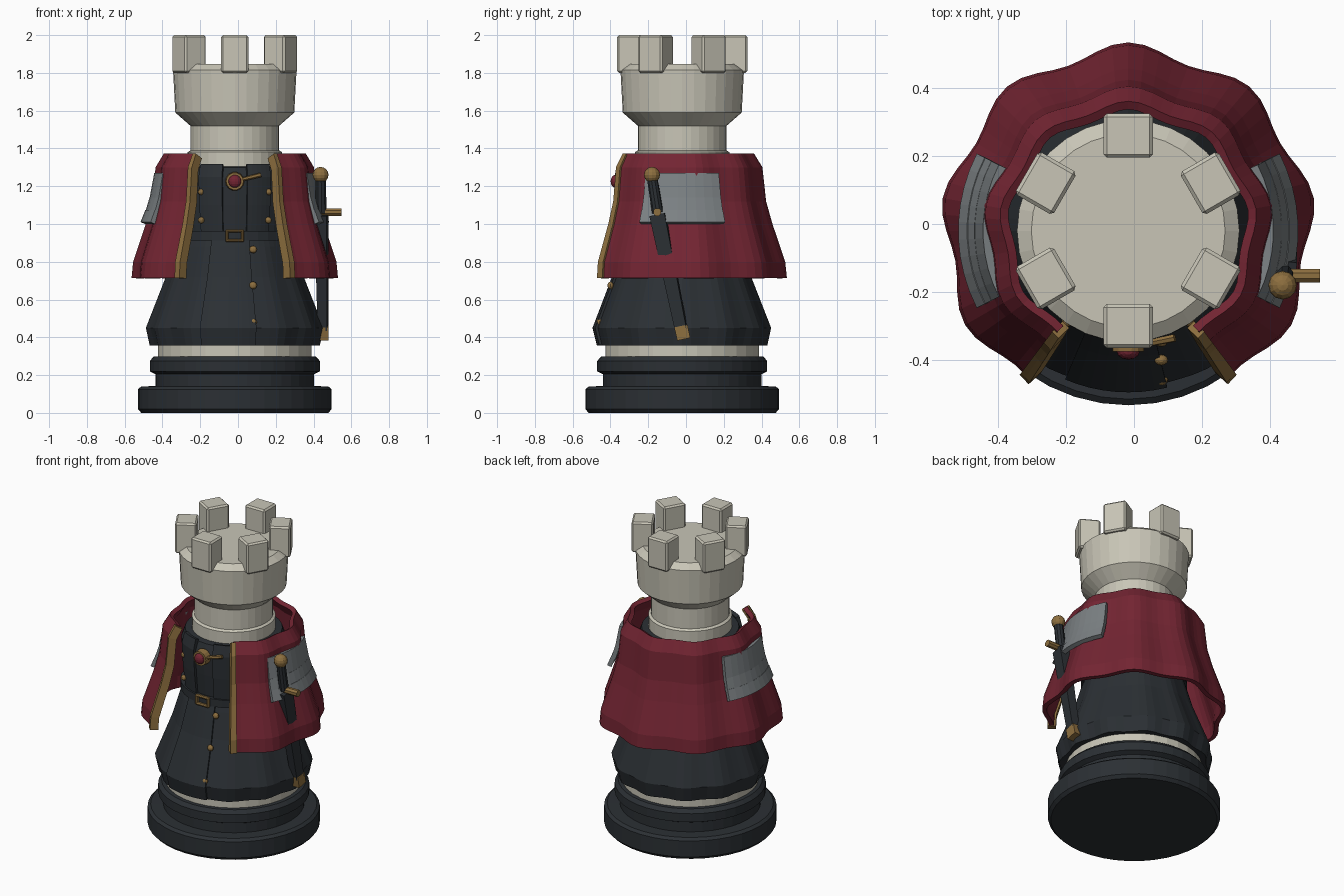
import bpy, bmesh
from math import sin, cos, radians, pi
from mathutils import Vector, Matrix

if "Cube" in bpy.data.objects:
    bpy.data.objects.remove(bpy.data.objects["Cube"])

CX, CY = -0.017, -0.02          # common axis of the turned parts


def material(name, rgb):
    m = bpy.data.materials.new(name)
    m.diffuse_color = (*rgb, 1)
    m.use_nodes = True
    m.node_tree.nodes["Principled BSDF"].inputs["Base Color"].default_value = m.diffuse_color
    return m


CREAM = material("cream", (.58, .56, .47))
DARK = material("dark_cloth", (.024, .029, .034))
RED = material("red_cloth", (.17, .018, .032))
GOLD = material("gold", (.27, .16, .05))
STEEL = material("steel", (.2, .22, .23))


def finish(name, bm, mat):
    me = bpy.data.meshes.new(name)
    bm.to_mesh(me)
    bm.free()
    me.materials.append(mat)
    ob = bpy.data.objects.new(name, me)
    bpy.context.collection.objects.link(ob)
    return ob


def shell(name, profile, mat, a0=0, a1=360, n=32, thick=0, fold=None):
    """Turn (radius, z) points, bottom to top, through a0..a1 degrees; fold(a, t) ripples it."""
    bm = bmesh.new()
    full = a1 - a0 == 360
    cols = n if full else n + 1
    rings = []
    for i, (r, z) in enumerate(profile):
        ring = []
        for j in range(cols):
            a = a0 + (a1 - a0) * j / n
            rr = r + (fold(a, i / (len(profile) - 1)) if fold else 0)
            ring.append(bm.verts.new((CX + rr * cos(radians(a)), CY + rr * sin(radians(a)), z)))
        rings.append(ring)
    for lo, hi in zip(rings, rings[1:]):
        for j in range(n):
            k = (j + 1) % cols
            bm.faces.new((lo[j], lo[k], hi[k], hi[j]))
    if full and not thick:
        bm.faces.new(rings[0][::-1])
        bm.faces.new(rings[-1])
    ob = finish(name, bm, mat)
    if thick:
        mod = ob.modifiers.new("thickness", 'SOLIDIFY')
        mod.thickness, mod.offset = thick, -1
    return ob


def rod(name, p, q, r1, r2, mat, sides=10, flat=1):
    """Tapered bar from p to q; flat squashes it in x before tilting."""
    p, q = Vector(p), Vector(q)
    d = q - p
    m = (Matrix.Translation((p + q) / 2) @ Vector((0, 0, 1)).rotation_difference(d).to_matrix().to_4x4()
         @ Matrix.Diagonal((flat, 1, 1, 1)) @ Matrix.Rotation(pi / sides, 4, 'Z'))
    bm = bmesh.new()
    bmesh.ops.create_cone(bm, cap_ends=True, segments=sides, radius1=r1, radius2=r2, depth=d.length, matrix=m)
    return finish(name, bm, mat)


def ball(name, p, r, mat, sy=1):
    bm = bmesh.new()
    bmesh.ops.create_uvsphere(bm, u_segments=12, v_segments=8, radius=r,
                              matrix=Matrix.Translation(p) @ Matrix.Diagonal((1, sy, 1, 1)))
    return finish(name, bm, mat)


def box(name, m, size, mat, bevel=.006):
    bm = bmesh.new()
    bmesh.ops.create_cube(bm, size=1, matrix=m @ Matrix.Diagonal((*size, 1)))
    ob = finish(name, bm, mat)
    mod = ob.modifiers.new("bevel", 'BEVEL')
    mod.width, mod.segments = bevel, 1
    return ob


# Base and tower
shell("base", [(.495, 0), (.513, .02), (.513, .125), (.495, .14), (.42, .142), (.42, .205), (.45, .22),
               (.45, .275), (.43, .298), (.39, .30)], DARK, n=40)
shell("tower", [(.407, .29), (.407, .36), (.34, .45), (.25, .9), (.25, 1.38), (.235, 1.39), (.235, 1.52),
                (.315, 1.59), (.327, 1.815), (.285, 1.847)], CREAM)
for i in range(6):
    m = Matrix.Translation((CX, CY, 1.9)) @ Matrix.Rotation(radians(30 + 60 * i), 4, 'Z')
    box("battlement", m @ Matrix.Translation((.28, 0, 0)), (.13, .145, .2), CREAM, .01)


# Coat: folded skirt, bodice, belt and overlapping front panels
def skirt_fold(a, t):
    back = min(1, abs((a + 90 + 180) % 360 - 180) / 50)
    return .013 * (1 - t) * cos(radians(12 * (a + 90))) * back


SKIRT = [(.44, .357), (.463, .45), (.36, .72), (.315, .88), (.295, .94)]
shell("skirt", [(.39, .36)] + SKIRT, DARK, n=60, fold=skirt_fold)
shell("skirt_panel", [(r + .012, z) for r, z in SKIRT], DARK, -113, -76, 8, .02)
shell("bodice", [(.29, .93), (.305, 1.1), (.312, 1.24), (.29, 1.30), (.24, 1.305)], DARK)
for a in (-126, -78):
    shell("bodice_flap", [(.305, .955), (.32, 1.1), (.327, 1.25), (.31, 1.318)], DARK, a, a + 24, 5, .025)
shell("belt", [(.318, .912), (.318, .962)], DARK, thick=.03)

# Buckle, buttons and brooch
for s in (-1, 1):
    box("buckle_side", Matrix.Translation((CX + s * .041, -.343, .938)), (.018, .025, .068), GOLD)
    box("buckle_bar", Matrix.Translation((CX, -.343, .938 + s * .026)), (.1, .025, .016), GOLD)
    for z in (1.02, 1.17):
        ball("bodice_button", (CX + s * .178, CY - .265, z), .017, GOLD)
for y, z in ((-.345, .865), (-.40, .675), (-.458, .48)):
    ball("skirt_button", (.08, y, z), .02, GOLD, .8)
rod("brooch_rim", (CX, -.33, 1.226), (CX, -.375, 1.226), .05, .046, GOLD, 14)
ball("brooch_gem", (CX, -.375, 1.226), .034, RED, .7)
rod("brooch_pin", (.02, -.355, 1.235), (.12, -.335, 1.26), .01, .012, GOLD, 6)


# Cloak, open at the front, with gold edging
def cloak_fold(a, t):
    return (.019 - .008 * t) * cos(radians(9 * (a - 90)))


CLOAK = [(.535, .715), (.528, .80), (.462, 1.0), (.43, 1.12), (.412, 1.30), (.37, 1.372)]
shell("cloak", CLOAK, RED, -55, 235, 58, .028, cloak_fold)
for a in (-57, 233):
    shell("cloak_trim", [(r + .012, z) for r, z in CLOAK], GOLD, a, a + 4, 2, .05, cloak_fold)

# Layered shoulder plates
TIERS = [((.455, 1.12), (.427, 1.27)), ((.476, 1.06), (.452, 1.14)), ((.50, 1.01), (.474, 1.075))]
for a in (0, 180):
    for tier in TIERS:
        shell("shoulder_plate", tier, STEEL, a - 27, a + 27, 9, .028)

# Sheathed sword hanging at the right hip
ball("pommel", (.437, -.18, 1.26), .042, GOLD)
rod("grip", (.437, -.18, 1.25), (.44, -.15, 1.06), .028, .03, DARK)
rod("guard", (.335, -.152, 1.063), (.547, -.152, 1.063), .022, .022, GOLD, 8)
rod("scabbard", (.442, -.15, 1.05), (.45, -.025, .44), .058, .044, DARK, 4, .8)
rod("scabbard_tip", (.45, -.027, .46), (.45, -.012, .39), .05, .05, GOLD, 4, .8)
